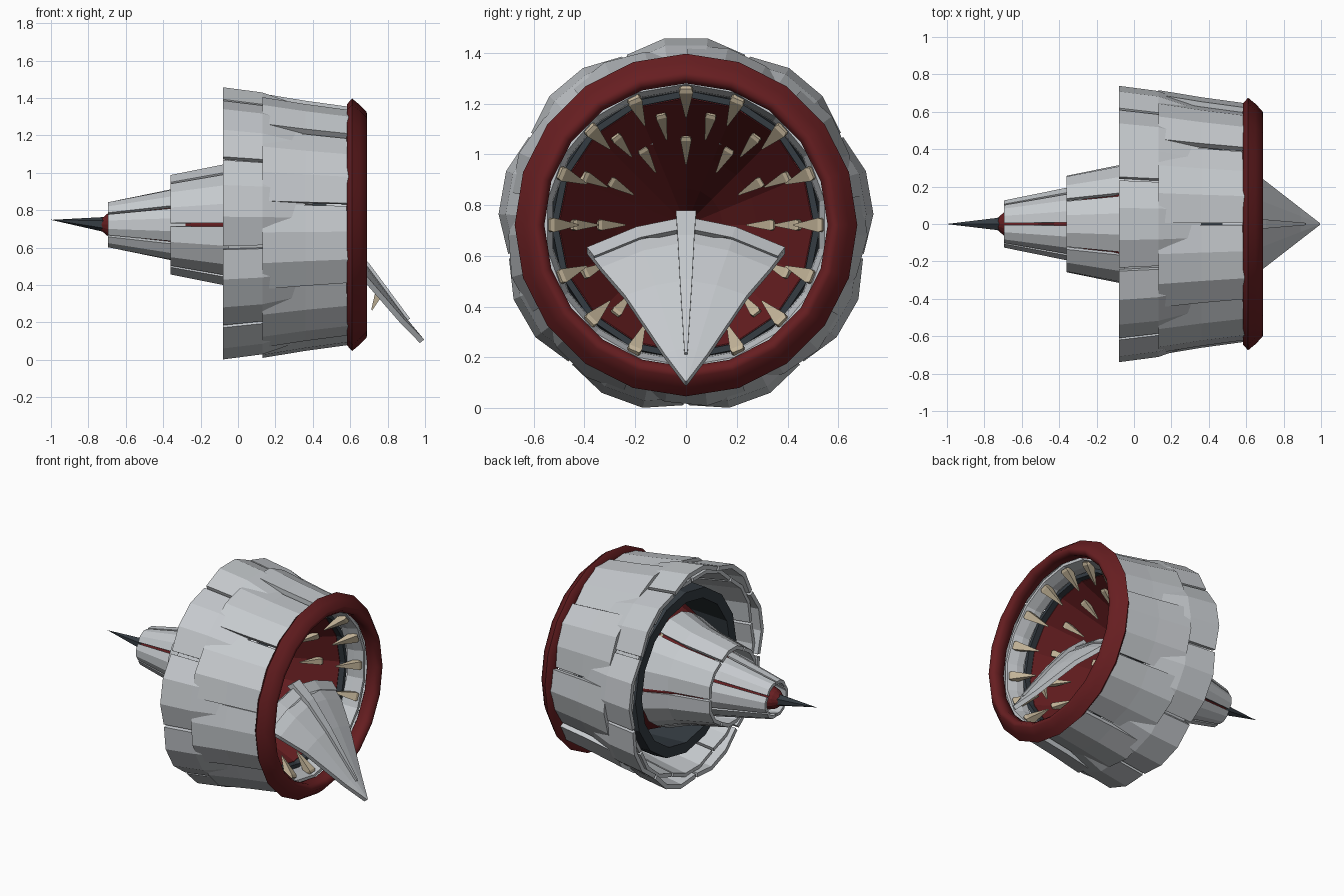
import bpy, bmesh, math
from mathutils import Vector

if "Cube" in bpy.data.objects:
    bpy.data.objects.remove(bpy.data.objects["Cube"])

ZC = 0.722  # height of the central axis


def mat(name, rgb):
    m = bpy.data.materials.new(name)
    m.diffuse_color = (*rgb, 1)
    m.use_nodes = True
    m.node_tree.nodes["Principled BSDF"].inputs["Base Color"].default_value = m.diffuse_color
    return m


GREY = mat("light_grey", (0.56, 0.585, 0.61))
RED = mat("dark_red", (0.135, 0.013, 0.015))
SLATE = mat("dark_slate", (0.035, 0.045, 0.055))
BONE = mat("bone", (0.55, 0.46, 0.32))


def polar(x, r, deg):
    """Point around the x axis; 0 degrees is up, 90 is the front."""
    a = math.radians(deg)
    return Vector((x, -r * math.sin(a), ZC + r * math.cos(a)))


def loft(bm, loops, caps=True, wrap=False):
    """Skin a list of closed loops with quads."""
    vs = [[bm.verts.new(p) for p in lp] for lp in loops]
    n = len(vs[0])
    pairs = list(zip(vs, vs[1:])) + ([(vs[-1], vs[0])] if wrap else [])
    for a, b in pairs:
        for i in range(n):
            j = (i + 1) % n
            bm.faces.new((a[i], a[j], b[j], b[i]))
    if caps and not wrap:
        bm.faces.new(vs[0])
        bm.faces.new(vs[-1])


def finish(bm, name, material, smooth=None):
    bmesh.ops.recalc_face_normals(bm, faces=bm.faces)
    me = bpy.data.meshes.new(name)
    bm.to_mesh(me)
    bm.free()
    me.materials.append(material)
    ob = bpy.data.objects.new(name, me)
    bpy.context.collection.objects.link(ob)
    if smooth:
        bpy.context.view_layer.objects.active = ob
        ob.select_set(True)
        bpy.ops.object.shade_smooth_by_angle(angle=math.radians(smooth))
        ob.select_set(False)
    return ob


def revolve(name, profile, sides, material, smooth=None):
    bm = bmesh.new()
    loft(bm, [[polar(x, r, 360 * i / sides) for i in range(sides)] for x, r in profile], wrap=True)
    return finish(bm, name, material, smooth)


def plates(name, count, start, ends, offsets, half, thick, material=GREY):
    """Ring of curved armour plates; offsets shift the radius across each plate."""
    bm = bmesh.new()
    step = 360 / count
    n = len(offsets)
    angs = [-half] + [step / 3 * (i - n / 2 + 0.5) for i in range(1, n - 1)] + [half]
    for k in range(count):
        c = start + k * step
        loft(bm, [[polar(x, r + o, c + a) for a, o in zip(angs, offsets)] +
                  [polar(x, r + o - thick, c + a) for a, o in reversed(list(zip(angs, offsets)))]
                  for x, r in ends])
    return finish(bm, name, material)


# Body armour: rear, front and inner layers of nine plates
plates("rear_armour", 9, 0, [(-0.08, 0.74), (0.13, 0.712), (0.36, 0.632)],
       [-0.03, 0, 0, -0.03], 19.2, 0.03)
plates("front_armour", 9, 20, [(0.13, 0.713), (0.36, 0.675), (0.60, 0.642)],
       [-0.038, -0.012, 0.004, -0.012], 19.5, 0.035)
plates("inner_armour", 9, 20, [(-0.05, 0.685), (0.13, 0.655), (0.4, 0.60)],
       [-0.02, 0, 0, -0.02], 19.2, 0.025)

# Mouth: lip, collar, support ring and funnel
revolve("mouth_lip", [(0.58, 0.59), (0.583, 0.645), (0.61, 0.675), (0.65, 0.642), (0.688, 0.602),
                      (0.69, 0.58), (0.665, 0.558), (0.60, 0.56)], 20, RED, smooth=60)
revolve("mouth_collar", [(0.47, 0.565), (0.58, 0.575), (0.58, 0.555), (0.52, 0.535), (0.47, 0.53)],
        18, GREY)
revolve("support_ring", [(0.0, 0.555), (0.10, 0.56), (0.47, 0.53), (0.47, 0.505), (0.10, 0.49),
                         (0.0, 0.485)], 16, SLATE)
revolve("throat_funnel", [(0.43, 0.52), (-0.08, 0.305), (-0.36, 0.172), (-0.695, 0.062),
                          (-0.735, 0.028), (-0.72, 0.005), (-0.36, 0.145), (-0.08, 0.28),
                          (0.43, 0.50)], 16, RED)

# Tail armour and spike
plates("tail_armour_wide", 6, 0, [(-0.36, 0.27), (-0.08, 0.327), (0.08, 0.385)],
       [-0.012, 0, 0, -0.012], 28.2, 0.025)
plates("tail_armour_narrow", 6, 30, [(-0.695, 0.128), (-0.36, 0.197), (-0.28, 0.213)],
       [-0.008, 0, 0, -0.008], 27.5, 0.022)
bm = bmesh.new()
loft(bm, [[polar(-0.70, 0.042, 60 * i) for i in range(6)],
          [Vector((-1.0, 0.001 * math.cos(i), 0.748 + 0.001 * math.sin(i))) for i in range(6)]])
finish(bm, "tail_spike", SLATE)


# Teeth: three rows of four-sided fangs pointing inward and back
def tooth(bm, base, tip, width):
    d = tip - base
    u = d.cross(Vector((1, 0.001, 0))).normalized()
    v = d.cross(u).normalized()
    loft(bm, [[base + d * t + (u * sx + v * sy) * w for sx, sy in ((1, 1), (-1, 1), (-1, -1), (1, -1))]
              for t, w in ((0, width * 0.8), (0.1, width), (1, 0.003))])


bm = bmesh.new()
for count, offset, x0, r0, x1, r1, w in ((16, 0, 0.56, 0.55, 0.45, 0.425, 0.028),
                                         (14, 0.5, 0.33, 0.455, 0.23, 0.345, 0.021),
                                         (12, 0, 0.08, 0.355, -0.01, 0.24, 0.021)):
    for i in range(count):
        a = 360 * (i + offset) / count
        tooth(bm, polar(x0, r0, a), polar(x1, r1, a), w)
tooth(bm, Vector((0.76, 0, 0.37)), Vector((0.715, 0, 0.265)), 0.022)
finish(bm, "teeth", BONE)


# Tongue: curved arrow-shaped shield with a raised back rim and a centre ridge
def shield(name, rows, lift, thick):
    bm = bmesh.new()
    loops = []
    for x, z, hw, drop in rows:
        top = [Vector((x + lift * 0.75, f * hw, z - drop * abs(f) ** 1.6 + lift * 0.6))
               for f in (-1, -0.5, 0, 0.5, 1)]
        loops.append(top + [p - Vector((thick * 0.75, 0, thick * 0.6)) for p in reversed(top)])
    loft(bm, loops)
    return finish(bm, name, GREY)


shield("tongue_shield", [(0.45, 0.74, 0.385, 0.12), (0.56, 0.655, 0.335, 0.10),
                         (0.69, 0.505, 0.24, 0.06), (0.89, 0.235, 0.085, 0.02),
                         (0.995, 0.108, 0.004, 0.0)], 0, 0.03)
shield("tongue_rim", [(0.44, 0.748, 0.39, 0.12), (0.50, 0.702, 0.362, 0.11)], 0.012, 0.045)
bm = bmesh.new()
loft(bm, [[Vector((x + dx, s * hw, z + dx * 0.7)) for dx, s in ((0.0, -1), (0.0, 1), (-0.04, 1), (-0.04, -1))]
          for x, z, hw in ((0.445, 0.78, 0.04), (0.56, 0.682, 0.033), (0.705, 0.51, 0.024),
                           (0.92, 0.22, 0.006))])
finish(bm, "tongue_ridge", GREY)
